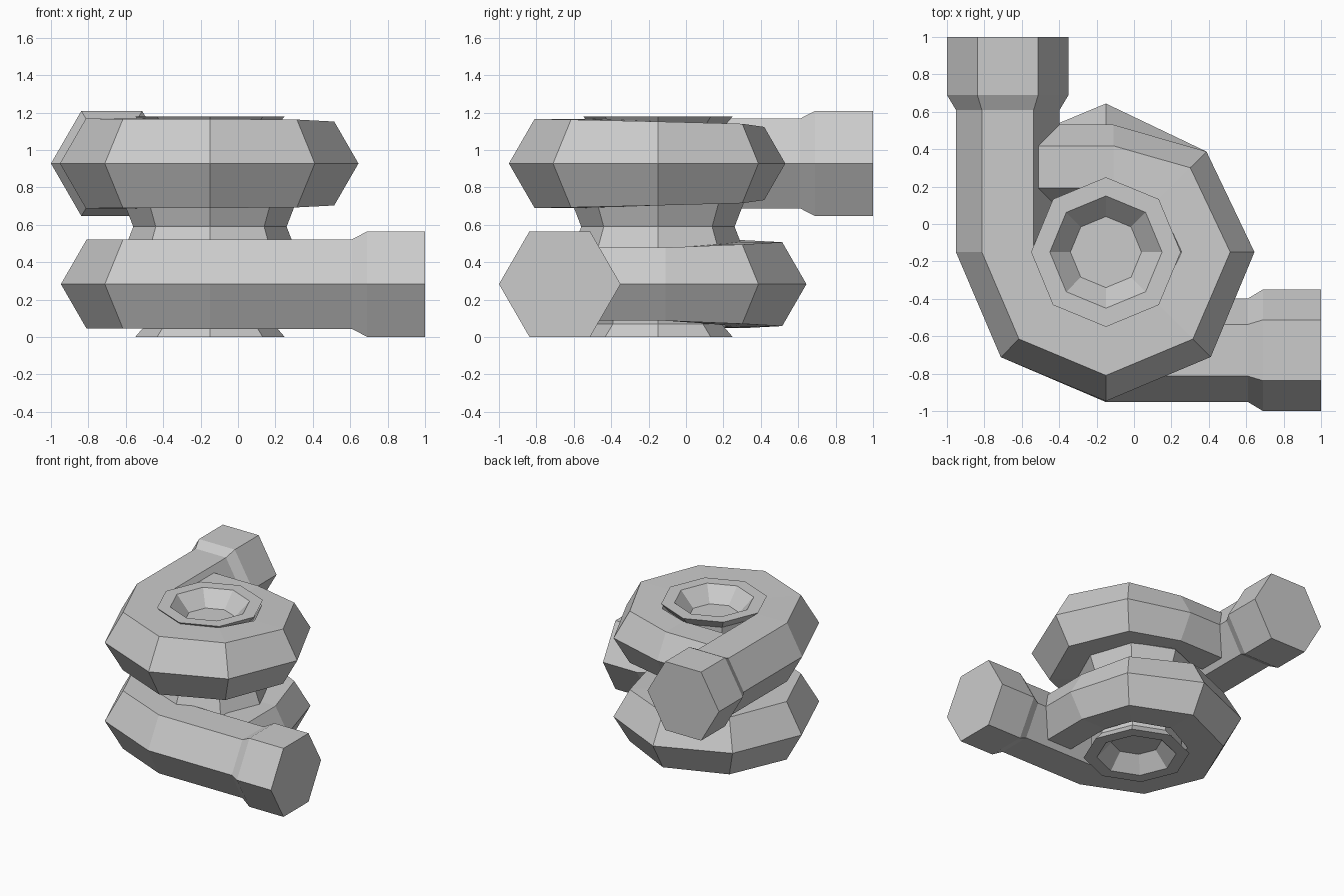
import bpy, bmesh
from math import sin, cos, radians

if "Cube" in bpy.data.objects:
    bpy.data.objects.remove(bpy.data.objects["Cube"], do_unlink=True)

AXIS = -0.15      # x and y of the shared shaft axis
PIPE = -0.675     # centre line of the straight pipe
MID = 0.59        # height of the waist

metal = bpy.data.materials.new("light_grey_metal")
metal.use_nodes = True
grey = (0.6, 0.6, 0.6, 1)
metal.diffuse_color = grey
bsdf = metal.node_tree.nodes["Principled BSDF"]
bsdf.inputs["Base Color"].default_value = grey
bsdf.inputs["Roughness"].default_value = 0.7


def skin(name, rings):
    """Join matching rings of points into a closed flat-faced solid."""
    bm = bmesh.new()
    loops = [[bm.verts.new(p) for p in ring] for ring in rings]
    n = len(loops[0])
    for a, b in zip(loops, loops[1:]):
        for i in range(n):
            j = (i + 1) % n
            bm.faces.new((a[i], a[j], b[j], b[i]))
    bm.faces.new(loops[0])
    bm.faces.new(loops[-1])
    bmesh.ops.recalc_face_normals(bm, faces=bm.faces)
    mesh = bpy.data.meshes.new(name)
    bm.to_mesh(mesh)
    bm.free()
    mesh.materials.append(metal)
    obj = bpy.data.objects.new(name, mesh)
    bpy.context.collection.objects.link(obj)
    return obj


def hexagon(x, y, z, angle, r):
    """Upright six-sided section whose width points along the angle."""
    ring = []
    for k in range(6):
        t = radians(60 * k)
        w = r * cos(t)
        ring.append((x + w * cos(angle), y + w * sin(angle), z + r * sin(t)))
    return ring


def scroll(name, z, swap):
    # Straight pipe with a thicker end collar
    pipe = [(1.0, 0.325), (0.69, 0.325), (0.61, 0.277)]
    rings = [hexagon(PIPE, y, z, radians(180), r) for y, r in pipe]
    # Eight-sided turn around the shaft, slowly getting thinner
    turn = [(180, 0.525, 0.277), (225, 0.52, 0.275), (270, 0.522, 0.275),
            (315, 0.522, 0.271), (360, 0.535, 0.259), (405, 0.515, 0.245)]
    for deg, dist, r in turn:
        a = radians(deg)
        rings.append(hexagon(AXIS + dist * cos(a), AXIS + dist * sin(a), z, a, r))
    # Thin tail running back into the pipe
    for x in (-0.11, -0.62):
        rings.append(hexagon(x, 0.305, z, radians(90), 0.226))
    if swap:
        rings = [[(y, x, h) for x, y, h in ring] for ring in rings]
    return skin(name, rings)


scroll("upper_scroll", 0.928, False)
scroll("lower_scroll", 0.283, True)

# Eight-sided core with a recessed lip at both ends and a narrow waist
half = [(0.19, 0.12), (0.30, 0), (0.40, 0), (0.34, 0.07), (0.34, 0.35),
        (0.46, 0.46), (0.41, MID)]
profile = half + [(r, 2 * MID - z) for r, z in reversed(half[:-1])]
skin("shaft_core", [
    [(AXIS + r * cos(radians(45 * k)), AXIS + r * sin(radians(45 * k)), z)
     for k in range(8)] for r, z in profile])
